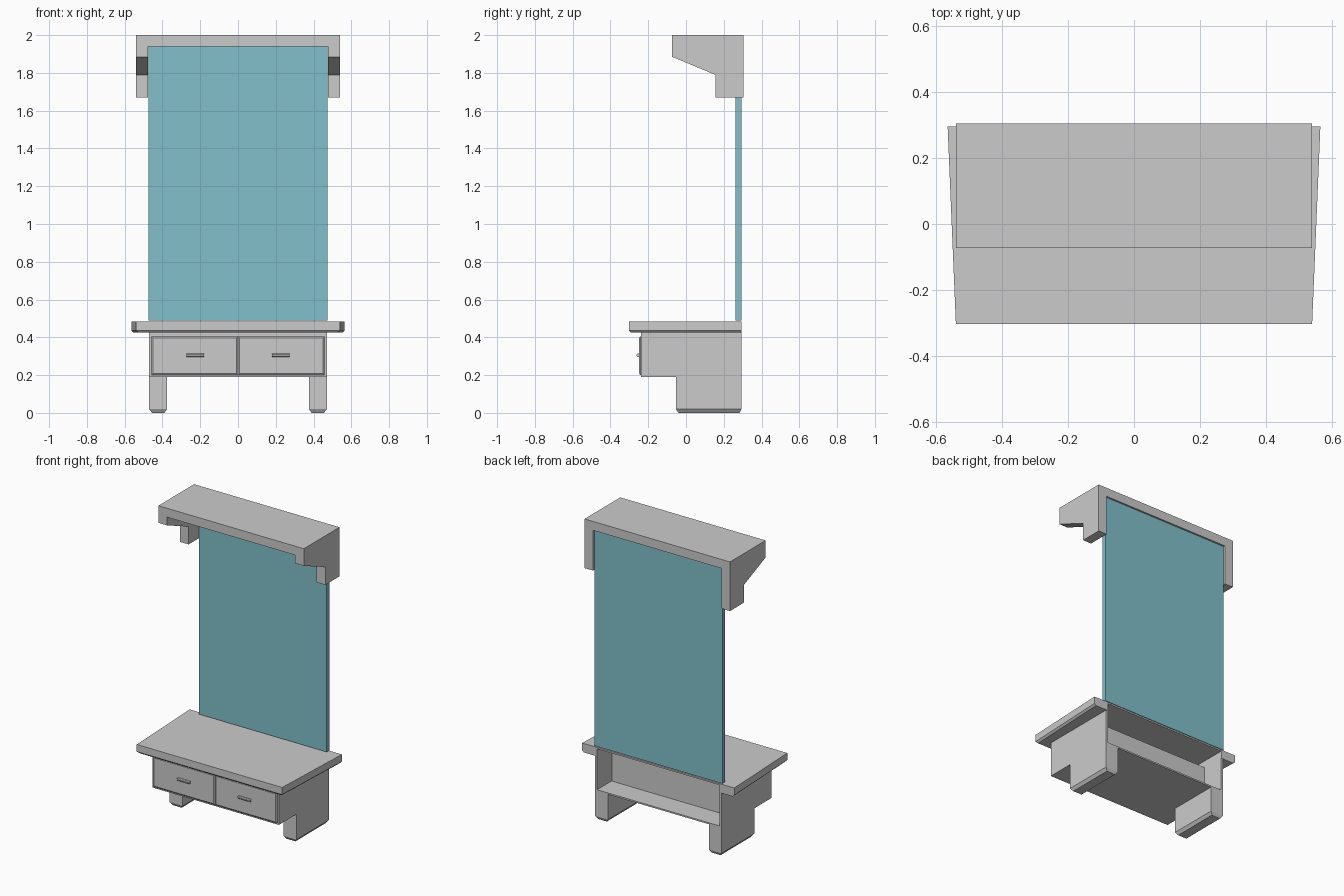
import bpy, bmesh

if "Cube" in bpy.data.objects:
    bpy.data.objects.remove(bpy.data.objects["Cube"])


def finish(name, bm):
    bmesh.ops.recalc_face_normals(bm, faces=bm.faces[:])
    me = bpy.data.meshes.new(name)
    bm.to_mesh(me)
    bm.free()
    ob = bpy.data.objects.new(name, me)
    bpy.context.collection.objects.link(ob)
    return ob


def loft(name, rings):
    """Closed solid through matching rings of points."""
    bm = bmesh.new()
    loops = [[bm.verts.new(p) for p in r] for r in rings]
    for a, b in zip(loops, loops[1:]):
        for i in range(len(a)):
            j = (i + 1) % len(a)
            bm.faces.new((a[i], a[j], b[j], b[i]))
    bm.faces.new(loops[0])
    bm.faces.new(loops[-1])
    return finish(name, bm)


def rect(x0, x1, y0, y1, z):
    return [(x0, y0, z), (x1, y0, z), (x1, y1, z), (x0, y1, z)]


def box(name, x0, x1, y0, y1, z0, z1):
    return loft(name, [rect(x0, x1, y0, y1, z0), rect(x0, x1, y0, y1, z1)])


def extrude_x(name, profile, x0, x1):
    return loft(name, [[(x, y, z) for y, z in profile] for x in (x0, x1)])


def cut(ob, *dims):
    """Hollow an object with a temporary box."""
    cutter = box("cutter", *dims)
    cutter.hide_render = True
    mod = ob.modifiers.new("hollow", 'BOOLEAN')
    mod.operation = 'DIFFERENCE'
    mod.solver = 'EXACT'
    mod.object = cutter
    bpy.context.view_layer.objects.active = ob
    bpy.ops.object.modifier_apply(modifier=mod.name)
    bpy.data.objects.remove(cutter)


# Canopy: stepped side profile with an opening underneath
canopy = extrude_x("canopy", [(-0.073, 2.0), (0.305, 2.0), (0.305, 1.67),
                              (0.155, 1.67), (0.155, 1.79), (-0.073, 1.885)], -0.54, 0.54)
cut(canopy, -0.476, 0.476, -0.3, 0.5, 1.5, 1.94)

# Mirror panel
mirror = box("mirror_panel", -0.475, 0.475, 0.262, 0.293, 0.49, 1.94)
mat = bpy.data.materials.new("blue_glass")
mat.diffuse_color = (0.22, 0.53, 0.60, 1.0)
mat.use_nodes = True
mat.node_tree.nodes["Principled BSDF"].inputs["Base Color"].default_value = mat.diffuse_color
mirror.data.materials.append(mat)


# Table top: flared towards the back, chamfered lower edge, hollow behind
def top_ring(inset, z):
    return [(-0.54 + inset, -0.303 + inset, z), (0.54 - inset, -0.303 + inset, z),
            (0.565 - inset, 0.295, z), (-0.565 + inset, 0.295, z)]


top = loft("table_top", [top_ring(0.012, 0.425), top_ring(0, 0.437), top_ring(0, 0.485)])
cut(top, -0.455, 0.455, -0.22, 0.4, 0.3, 0.475)

# Cabinet floor and front
box("cabinet_floor", -0.455, 0.455, -0.225, 0.293, 0.19, 0.20)
box("cabinet_front", -0.455, 0.455, -0.238, -0.225, 0.19, 0.425)

for side, s in (("left", -1), ("right", 1)):
    # Side panel and chamfered leg
    a, b = sorted((s * 0.455, s * 0.47))
    box(side + "_panel", a, b, -0.238, 0.293, 0.19, 0.425)
    a, b = sorted((s * 0.375, s * 0.47))
    loft(side + "_leg", [rect(a + 0.015, b - 0.015, -0.04, 0.283, 0),
                         rect(a, b, -0.053, 0.293, 0.02),
                         rect(a, b, -0.053, 0.293, 0.19)])

    # Drawer front with a thin bevelled border
    a, b = sorted((s * 0.001, s * 0.459))
    rings = []
    for i, y in ((0, -0.238), (0, -0.242), (0.008, -0.248)):
        rings.append([(a + i, y, 0.20 + i), (b - i, y, 0.20 + i),
                      (b - i, y, 0.405 - i), (a + i, y, 0.405 - i)])
    loft(side + "_drawer_front", rings)

    # Drawer back inside the cabinet
    a, b = sorted((s * 0.004, s * 0.452))
    box(side + "_drawer_back", a, b, 0.13, 0.14, 0.20, 0.425)

    # Handle bar
    a, b = sorted((s * 0.18, s * 0.272))
    extrude_x(side + "_drawer_handle", [(-0.246, 0.297), (-0.256, 0.297), (-0.261, 0.302),
                                        (-0.261, 0.309), (-0.256, 0.314), (-0.246, 0.314)], a, b)

# Divider between the drawers
box("drawer_divider", -0.004, 0.004, -0.225, 0.14, 0.20, 0.425)
